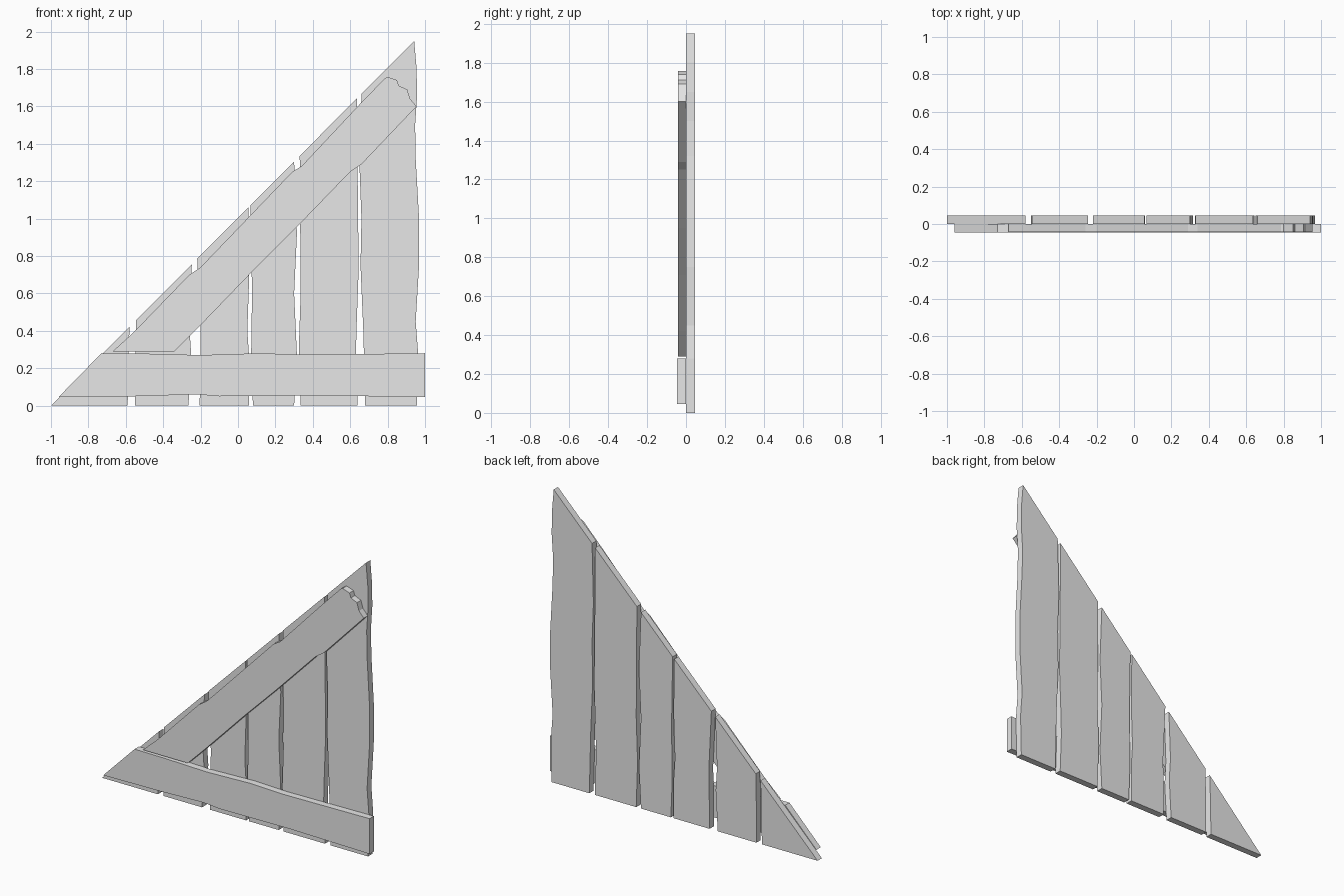
import bpy
import bmesh

default_cube = bpy.data.objects.get("Cube")
if default_cube:
    bpy.data.objects.remove(default_cube, do_unlink=True)

# One weathered grey for every board
grey = bpy.data.materials.new("weathered_grey")
grey.use_nodes = True
colour = (0.8, 0.8, 0.8, 1)
grey.diffuse_color = colour
grey.node_tree.nodes["Principled BSDF"].inputs["Base Color"].default_value = colour


def add_board(name, outline, front, back):
    """Extrude an outline of (x, z) points from the front depth to the back depth."""
    bm = bmesh.new()
    face = bm.faces.new([bm.verts.new((x, front, z)) for x, z in outline])
    extruded = bmesh.ops.extrude_face_region(bm, geom=[face])
    moved = [v for v in extruded["geom"] if isinstance(v, bmesh.types.BMVert)]
    bmesh.ops.translate(bm, vec=(0, back - front, 0), verts=moved)
    bmesh.ops.recalc_face_normals(bm, faces=bm.faces)
    mesh = bpy.data.meshes.new(name)
    bm.to_mesh(mesh)
    bm.free()
    mesh.materials.append(grey)
    board = bpy.data.objects.new(name, mesh)
    bpy.context.collection.objects.link(board)
    return board


def slope_height(x):
    """Height of the sloping cut that trims the upright planks."""
    return (x + 1) * 1.004


def add_plank(name, left_edge, right_edge):
    """Upright plank: worn edges as (x, z) rising points, with a top x for the slope."""
    (left_points, left_top), (right_points, right_top) = left_edge, right_edge
    outline = list(left_points)
    outline.append((left_top, slope_height(left_top)))
    outline.append((right_top, slope_height(right_top)))
    outline.extend(reversed(right_points))
    return add_board(name, outline, 0, 0.045)


# Upright planks, shortest to tallest
add_board("plank_shortest",
          [(-1, 0), (-.59, 0), (-.585, .27), (-.58, slope_height(-.58))], 0, 0.045)

add_plank("plank_second",
          ([(-.55, 0), (-.55, .2)], -.545),
          ([(-.265, 0), (-.25, .27), (-.26, .42)], -.247))

add_plank("plank_third",
          ([(-.205, 0), (-.2, .4)], -.218),
          ([(.06, 0), (.06, .25), (.05, .4), (.06, .7)], .055))

add_plank("plank_fourth",
          ([(.08, 0), (.07, .25), (.075, .6)], .067),
          ([(.3, 0), (.315, .27), (.3, .6), (.315, .92)], .3))

add_plank("plank_fifth",
          ([(.335, 0), (.325, .3), (.335, .6)], .33),
          ([(.64, 0), (.63, .27), (.635, .45), (.645, .73), (.64, 1.2)], .637))

add_plank("plank_tallest",
          ([(.68, 0), (.67, .4), (.655, .75), (.66, 1), (.65, 1.27)], .66),
          ([(.957, 0), (.963, .28), (.95, .45), (.968, .75), (.968, 1),
            (.95, 1.32), (.947, 1.5), (.957, 1.65), (.955, 1.8)], .942))

# Horizontal rail across the front
rail_bottom = [(-.96, .045), (-.55, .05), (-.22, .06), (-.1, .05), (.4, .055), (1, .045)]
rail_top = [(1, .28), (.6, .275), (.35, .272), (.12, .28), (-.2, .27), (-.5, .278), (-.73, .28)]
add_board("bottom_rail", rail_bottom + rail_top, -.045, 0)

# Diagonal brace with a splintered upper end
brace_lower = [(-.67, .29), (-.34, .29), (-.21, .42), (.07, .71), (.31, .95),
               (.6, 1.25), (.66, 1.29), (.955, 1.6)]
brace_splinter = [(.92, 1.64), (.905, 1.69), (.86, 1.71), (.85, 1.74), (.8, 1.757), (.785, 1.75)]
brace_upper = [(.64, 1.6), (.34, 1.28), (.29, 1.25), (.05, 1), (-.2, .74), (-.26, .7), (-.56, .39)]
add_board("diagonal_brace", brace_lower + brace_splinter + brace_upper, -.042, 0)
